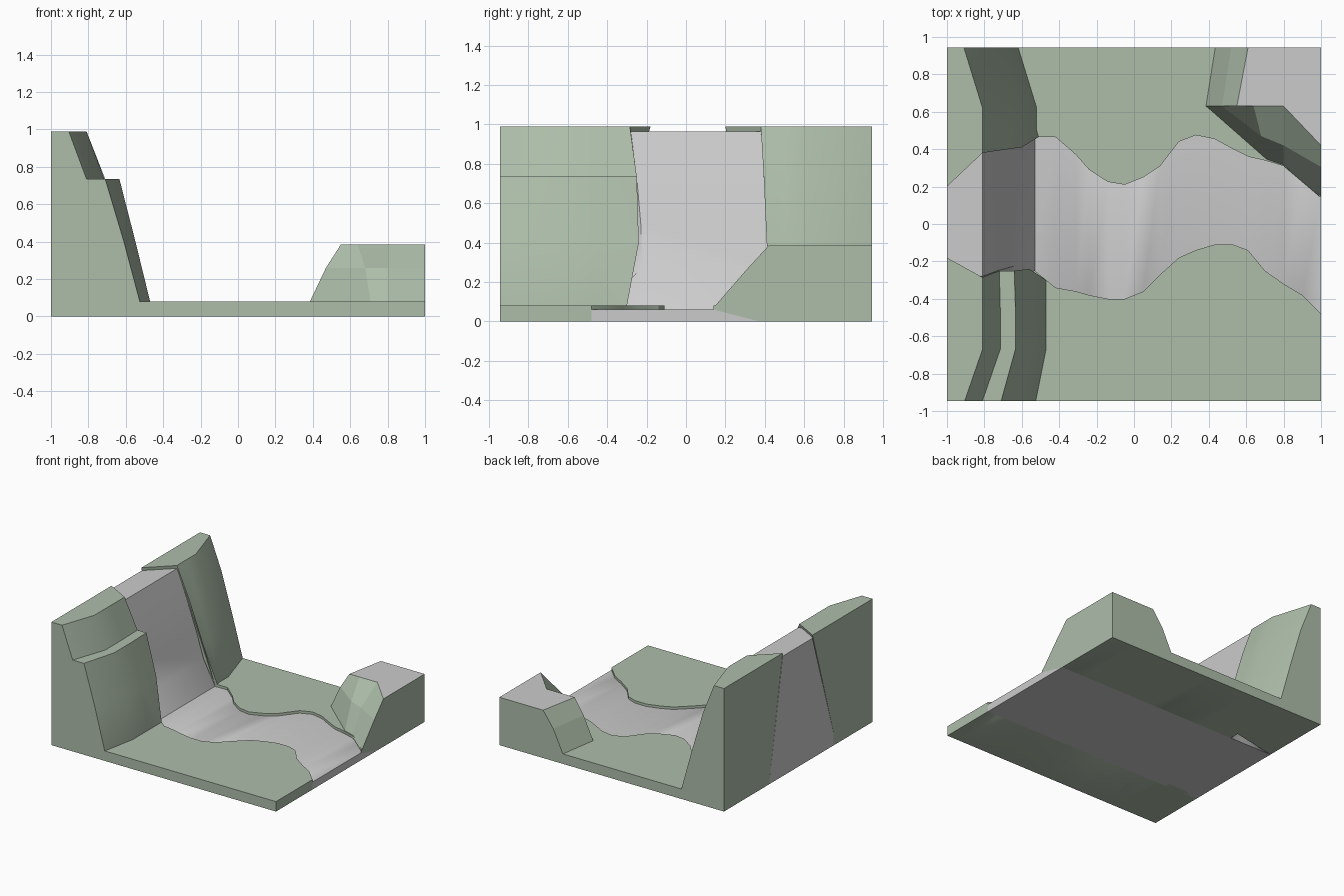
import bpy, bmesh
from math import radians

if "Cube" in bpy.data.objects:
    bpy.data.objects.remove(bpy.data.objects["Cube"])

Y = 0.945            # half depth
BN, BS = 0.37, -0.48  # river bed edges on the underside


def material(name, rgb):
    m = bpy.data.materials.new(name)
    m.diffuse_color = (*rgb, 1)
    m.use_nodes = True
    m.node_tree.nodes["Principled BSDF"].inputs["Base Color"].default_value = m.diffuse_color
    return m


GRASS = material("grass", (0.42, 0.51, 0.40))
STONE = material("stone", (0.52, 0.52, 0.52))


def loft(name, sections, mats=(), smooth=True):
    """Skin closed sections of equal length and cap both ends."""
    bm = bmesh.new()
    rings = [[bm.verts.new(p) for p in s] for s in sections]
    n = len(rings[0])
    for a, b in zip(rings, rings[1:]):
        for i in range(n):
            j = (i + 1) % n
            bm.faces.new((a[i], a[j], b[j], b[i]))
    bm.faces.new(rings[0])
    last = bm.faces.new(rings[-1])
    if len(mats) > 1:
        last.material_index = 1
    bmesh.ops.triangulate(bm, faces=[f for f in bm.faces if len(f.verts) > 4])
    bmesh.ops.recalc_face_normals(bm, faces=bm.faces)
    me = bpy.data.meshes.new(name)
    bm.to_mesh(me)
    bm.free()
    ob = bpy.data.objects.new(name, me)
    bpy.context.collection.objects.link(ob)
    for m in mats:
        me.materials.append(m)
    if smooth:
        bpy.ops.object.select_all(action='DESELECT')
        ob.select_set(True)
        bpy.context.view_layer.objects.active = ob
        bpy.ops.object.shade_smooth_by_angle(angle=radians(30))
    return ob


# river stations: x, south bank, north bank
river = [(-.62, -.21, .42), (-.53, -.25, .465), (-.42, -.34, .465),
         (-.31, -.36, .37), (-.24, -.38, .29), (-.14, -.40, .225),
         (-.05, -.40, .21), (.05, -.36, .25), (.14, -.27, .31),
         (.24, -.18, .44), (.33, -.14, .475), (.43, -.11, .455),
         (.53, -.11, .40), (.61, -.14, .36), (.70, -.25, .34),
         (.80, -.32, .31), (.90, -.38, .25), (1, -.48, .14)]

# waterfall and river in one solid: x, south, north, height
water = [(-1, -.18, .20, .965), (-.91, -.27, .32, .965), (-.81, -.28, .385, .965),
         (-.73, -.25, .395, .73), (-.66, -.23, .41, .50), (-.60, -.22, .42, .28)]
water += [(x, s, n, .06) for x, s, n in river[1:]]
loft("river", [[(x, s, z), (x, n, z), (x, BN, 0), (x, BS, 0)] for x, s, n, z in water])

# river banks
for name, k, edge, bed in (("south_bank", 1, -Y, BS), ("north_bank", 2, Y, BN)):
    loft(name, [[(r[0], r[k], .08), (r[0], edge, .08), (r[0], edge, 0),
                 (r[0], bed, 0), (r[0], r[k], .05)] for r in river], [GRASS])


# cliffs: sections across y, slope points are (x, z)
def section(y, slope):
    return [(-1, y, 0), (-1, y, .99)] + [(x, y, z) for x, z in slope] + [(slope[-1][0], y, 0)]


def stepped(d):
    return [(-.905 + d, .99), (-.81 + d, .735), (-.71 + d * .8, .735),
            (-.61 + d * .65, .40), (-.525 + d * .58, .08)]


def plain(d):
    return [(-.91 + d, .99), (-.81 + d, .735), (-.71 + d, .40), (-.62 + d, .08)]


loft("front_cliff", [
    section(-Y, stepped(0)), section(-.67, stepped(.095)), section(-.45, stepped(.095)),
    [(-1, BS, 0), (-1, -.18, .99), (-.81, -.285, .99), (-.72, -.25, .735),
     (-.64, -.25, .735), (-.56, -.24, .40), (-.47, -.30, .08), (-.47, BS + .05, 0)]], [GRASS])
loft("back_cliff", [
    section(Y, plain(0)), section(.62, plain(.1)), section(.5, plain(.1)),
    [(-1, BN, 0), (-1, .20, .99), (-.81, .38, .99), (-.71, .395, .735),
     (-.60, .41, .40), (-.51, .465, .08), (-.51, .47, 0)]], [GRASS])

# corner rock: foot, shoulder and flat stone top
foot = [(.43, Y), (.38, .63), (.71, .34), (.80, .31), (1, .14), (1, Y)]
mid = [(.52, Y), (.47, .63), (.68, .47), (.80, .42), (1, .305), (1, Y)]
top = [(.61, Y), (.55, .63), (.64, .63), (.80, .63), (1, .42), (1, Y)]
loft("corner_rock", [[(x, y, z) for x, y in ring]
                     for ring, z in ((foot, .07), (mid, .26), (top, .385))],
     [GRASS, STONE], smooth=False)
